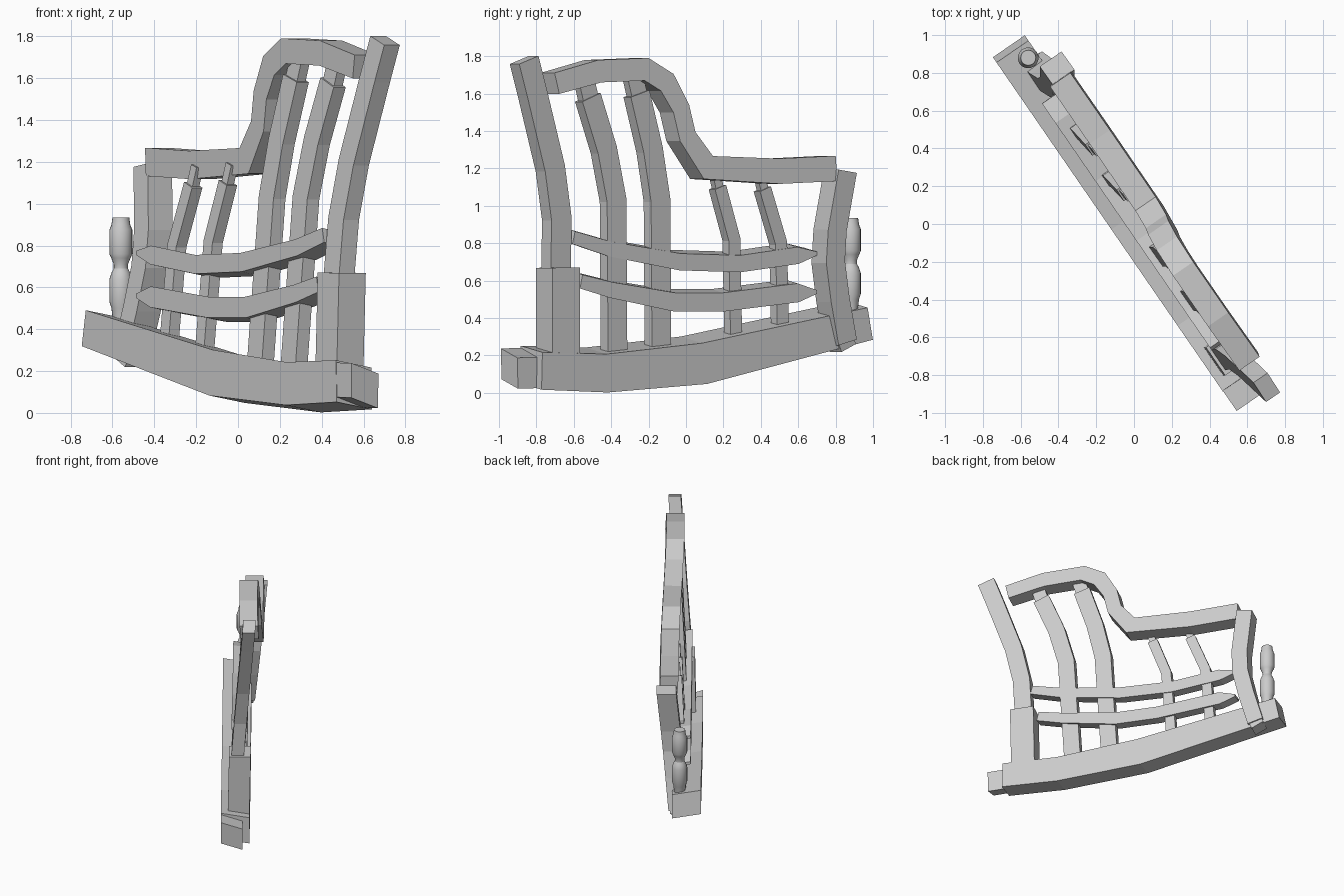
import bpy, bmesh, math
from mathutils import Vector

old = bpy.data.objects.get("Cube")
if old:
    bpy.data.objects.remove(old, do_unlink=True)

grey = bpy.data.materials.new("plain_grey")
grey.use_nodes = True
grey.diffuse_color = (0.6, 0.6, 0.6, 1)
grey.node_tree.nodes["Principled BSDF"].inputs["Base Color"].default_value = (0.6, 0.6, 0.6, 1)

# Panel axes: ALONG runs to the front end, OUT is the outer face normal
ALONG = Vector((0.567, -0.824, 0))
OUT = Vector((0.824, 0.567, 0))


def finish(name, bm):
    bmesh.ops.recalc_face_normals(bm, faces=bm.faces)
    mesh = bpy.data.meshes.new(name)
    bm.to_mesh(mesh)
    bm.free()
    obj = bpy.data.objects.new(name, mesh)
    bpy.context.collection.objects.link(obj)
    mesh.materials.append(grey)
    return obj


def bar(name, path, out, lean, depth, width=None, roll=0.0):
    """Rectangular bar along (y, z[, width]) points on its outer face."""
    pts = []
    for p in path:
        face = out + lean * p[1]
        pts.append(Vector(((OUT.y * face - p[1 - 1]) / -ALONG.y, p[1])))
    bm = bmesh.new()
    rings = []
    for i, p in enumerate(pts):
        a = (p - pts[i - 1]).normalized() if i else None
        b = (pts[i + 1] - p).normalized() if i + 1 < len(pts) else None
        d = ((a or b) + (b or a)).normalized()
        side = Vector((-d.y, d.x))
        half = (width or path[i][2]) / 2 / max(0.7, d.dot(a or b))
        ring = []
        for s, back in ((1, 0), (-1, 0), (-1, 1), (1, 1)):
            q = p + side * half * s
            n = out + lean * q.y - depth * back
            co = ALONG * q.x + OUT * n
            co.z = q.y + roll * back
            ring.append(bm.verts.new(co))
        rings.append(ring)
    for r, t in zip(rings, rings[1:]):
        for k in range(4):
            m = (k + 1) % 4
            bm.faces.new((r[k], r[m], t[m], t[k]))
    bm.faces.new(rings[0])
    bm.faces.new(rings[-1])
    return finish(name, bm)


# Rocker and its front end block
bar("rocker", [(.985, .37, .175), (.1, .157, .22), (-.42, .105, .205), (-.77, .117, .2)],
    .09, 0, .205, roll=.035)
bar("rocker_end_block", [(-.9, .105), (-.72, .11)], .042, 0, .155, .165, .05)

# Posts
bar("front_leg", [(-.64, .13), (-.64, .67)], .085, .02, .155, .18)
bar("front_post", [(-.67, .6), (-.665, .93), (-.7, 1.2), (-.795, 1.6), (-.84, 1.78)],
    0, .075, .09, .13)
bar("rear_post", [(.865, .27), (.825, .5), (.8, .7), (.81, .87), (.865, 1.185)],
    .09, .095, .14, .12)
bar("rear_post_foot", [(.87, .24), (.85, .3)], .08, .095, .11, .1)

# Crest sweeping down into the arm
bar("crest_and_arm", [(-.69, 1.655, .115), (-.46, 1.72, .12), (-.21, 1.73, .12),
                      (-.1, 1.66, .12), (-.025, 1.52, .11), (.01, 1.37, .11),
                      (.12, 1.205, .125), (.5, 1.185, .135), (.805, 1.2, .135)],
    .252, -.06, .13)

# Upright slats with slim tenons at the top
slats = {
    "tall_slat_front": ([(-.365, .17), (-.37, 1.03), (-.42, 1.3), (-.505, 1.58)], .125, .07),
    "tall_slat_rear": ([(-.13, .17), (-.135, 1.03), (-.175, 1.3), (-.245, 1.6)], .125, .07),
    "short_slat_front": ([(.27, .25), (.26, .82), (.185, 1.1)], .075, .06),
    "short_slat_rear": ([(.52, .3), (.51, .8), (.425, 1.09)], .075, .06),
}
for name, (path, width, depth) in slats.items():
    bar(name, path, .025, .055, depth, width)
    y, z = path[-1]
    bar(name + "_tenon", [(y, z - .02), (y - .025, z + .09)], .015, .055, depth - .02, width - .025)

# Two sagging cross bands
bar("upper_band", [(-.6, .83, .07), (-.41, .77, .08), (-.03, .7, .09), (.29, .69, .09),
                   (.6, .735, .09), (.7, .745, .02)], .07, 0, .11, roll=.02)
bar("lower_band", [(-.56, .595, .075), (-.4, .55, .085), (-.06, .485, .1), (.2, .485, .1),
                   (.6, .535, .1), (.7, .54, .02)], .07, 0, .11, roll=.02)

# Turned spindle standing at the rear end
profile = [(.038, .44), (.045, .5), (.055, .53), (.055, .64), (.045, .67), (.034, .69),
           (.034, .71), (.046, .74), (.055, .76), (.055, .875), (.045, .9), (.04, .935)]
bm = bmesh.new()
SIDES = 20
rings = [[bm.verts.new((-.56 + r * math.cos(k * math.tau / SIDES),
                        .88 + r * math.sin(k * math.tau / SIDES), z))
          for k in range(SIDES)] for r, z in profile]
for r, t in zip(rings, rings[1:]):
    for k in range(SIDES):
        m = (k + 1) % SIDES
        bm.faces.new((r[k], r[m], t[m], t[k]))
bm.faces.new(rings[0])
bm.faces.new(rings[-1])
spindle = finish("turned_spindle", bm)
bpy.context.view_layer.objects.active = spindle
spindle.select_set(True)
bpy.ops.object.shade_smooth_by_angle(angle=math.radians(25))
